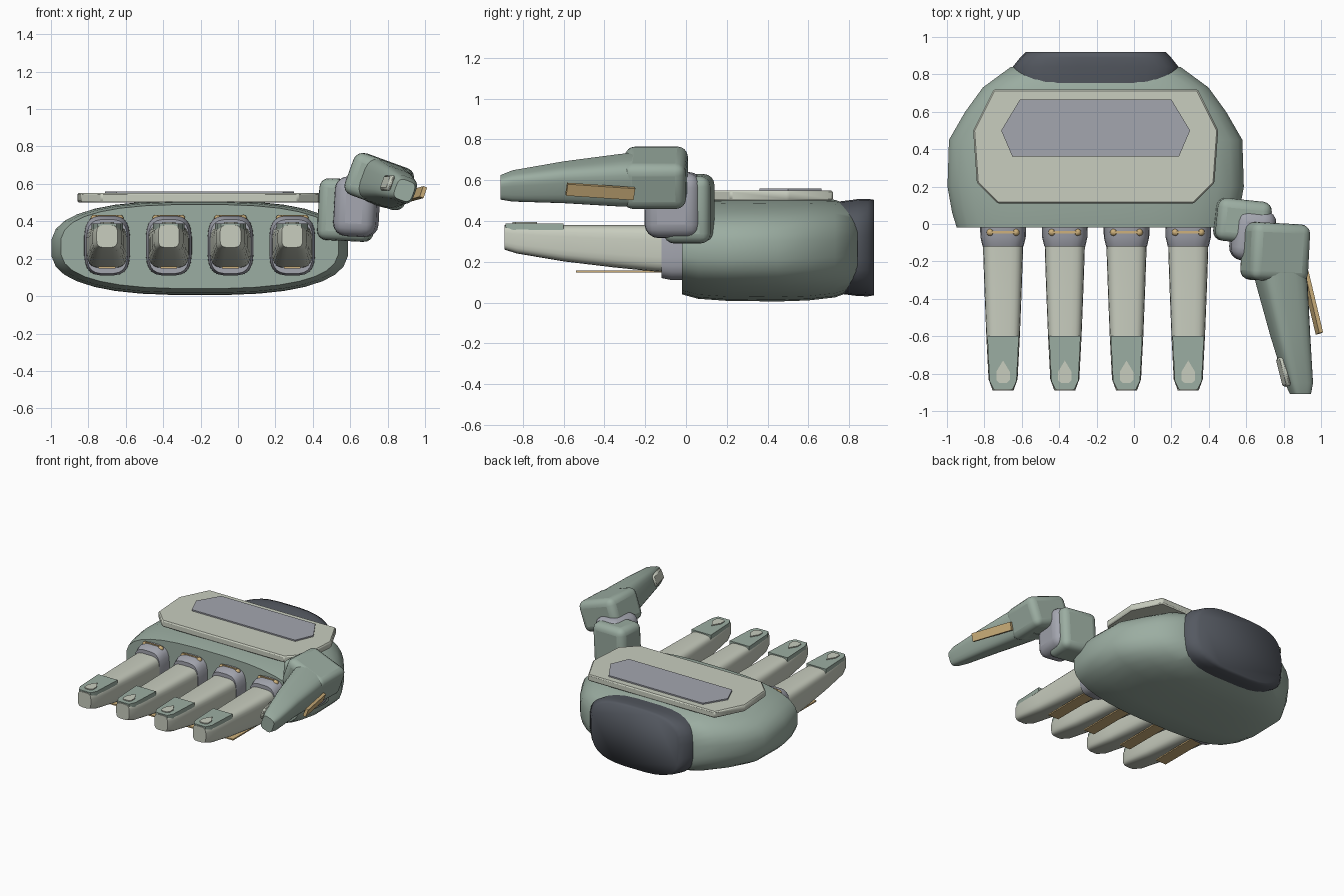
import bpy, bmesh, math
from mathutils import Vector, Euler

if "Cube" in bpy.data.objects:
    bpy.data.objects.remove(bpy.data.objects["Cube"])

def material(name, rgb):
    m = bpy.data.materials.new(name)
    m.diffuse_color = (*rgb, 1)
    m.use_nodes = True
    m.node_tree.nodes["Principled BSDF"].inputs["Base Color"].default_value = m.diffuse_color
    return m

GREEN = material("sage", (0.33, 0.42, 0.36))
LIGHT = material("ivory", (0.58, 0.61, 0.52))
GREY = material("joint_grey", (0.37, 0.38, 0.43))
DARK = material("charcoal", (0.09, 0.10, 0.12))
GOLD = material("brass", (0.62, 0.44, 0.20))

def finish(name, bm, mat, bevel=0, segments=3, angle=40):
    bmesh.ops.recalc_face_normals(bm, faces=bm.faces[:])
    me = bpy.data.meshes.new(name)
    bm.to_mesh(me)
    bm.free()
    ob = bpy.data.objects.new(name, me)
    bpy.context.collection.objects.link(ob)
    me.materials.append(mat)
    if bevel:
        mod = ob.modifiers.new("bevel", 'BEVEL')
        mod.width, mod.segments = bevel, segments
    bpy.ops.object.select_all(action='DESELECT')
    bpy.context.view_layer.objects.active = ob
    ob.select_set(True)
    bpy.ops.object.shade_smooth_by_angle(angle=math.radians(angle))
    return ob

def loft(name, sections, mat, power=3.0, sides=24, roll=0, angle=40):
    """Superellipse rings along y; section = (y, cx, cz, half width, half height)."""
    bm = bmesh.new()
    rings = []
    for y, cx, cz, w, h in sections:
        ring = []
        for i in range(sides):
            a = 2 * math.pi * (i + 0.5) / sides
            c, s = math.cos(a), math.sin(a)
            px = math.copysign(abs(c) ** (2 / power), c) * w
            pz = math.copysign(abs(s) ** (2 / power), s) * h
            p = Euler((0, roll, 0)).to_matrix() @ Vector((px, 0, pz))
            ring.append(bm.verts.new((cx + p.x, y, cz + p.z)))
        rings.append(ring)
    for a, b in zip(rings, rings[1:]):
        for i in range(sides):
            j = (i + 1) % sides
            bm.faces.new((a[i], a[j], b[j], b[i]))
    bm.faces.new(rings[0])
    bm.faces.new(rings[-1])
    return finish(name, bm, mat, angle=angle)

def plate(name, outline, z0, z1, mat, bevel=0):
    """Flat outline in xy, extruded from z0 to z1."""
    bm = bmesh.new()
    face = bm.faces.new([bm.verts.new((x, y, z0)) for x, y in outline])
    ext = bmesh.ops.extrude_face_region(bm, geom=[face])
    bmesh.ops.translate(bm, vec=(0, 0, z1 - z0),
                        verts=[v for v in ext["geom"] if isinstance(v, bmesh.types.BMVert)])
    return finish(name, bm, mat, bevel, 1)

def block(name, centre, size, mat, rot=(0, 0, 0), bevel=0, segments=4):
    bm = bmesh.new()
    bmesh.ops.create_cube(bm, size=1)
    bmesh.ops.scale(bm, vec=size, verts=bm.verts)
    ob = finish(name, bm, mat, bevel, segments)
    ob.location = centre
    ob.rotation_euler = [math.radians(a) for a in rot]
    return ob

# palm and wrist
PX = -0.205
loft("palm", [(-0.02, PX, 0.265, 0.745, 0.225), (0.06, PX, 0.26, 0.77, 0.242),
              (0.2, PX, 0.258, 0.795, 0.25), (0.45, PX, 0.258, 0.787, 0.253),
              (0.6, PX, 0.26, 0.70, 0.25), (0.73, PX, 0.265, 0.605, 0.24),
              (0.84, PX, 0.265, 0.455, 0.20)], GREEN, 2.7, 32, angle=50)
loft("wrist_cuff", [(0.74, PX, 0.27, 0.43, 0.225), (0.84, PX, 0.27, 0.445, 0.238),
                    (0.89, PX, 0.27, 0.405, 0.24), (0.92, PX, 0.27, 0.375, 0.235)],
     DARK, 3.2, 32, angle=80)

# plates on the back of the hand
plate("back_plate", [(-0.75, 0.72), (0.34, 0.72), (0.45, 0.5), (0.43, 0.22),
                     (0.32, 0.11), (-0.73, 0.11), (-0.84, 0.22), (-0.86, 0.5)],
      0.50, 0.55, LIGHT, 0.008)
plate("back_inset", [(-0.61, 0.665), (0.20, 0.665), (0.30, 0.5), (0.24, 0.36),
                     (-0.65, 0.36), (-0.71, 0.5)], 0.54, 0.56, GREY)

# four fingers
for n, x in enumerate((-0.70, -0.37, -0.04, 0.29), 1):
    loft(f"knuckle_{n}", [(0.04, x, 0.27, 0.125, 0.16), (-0.07, x, 0.27, 0.122, 0.16),
                          (-0.12, x, 0.265, 0.11, 0.145)], GREY, 3.4)
    loft(f"finger_{n}", [(-0.06, x, 0.265, 0.108, 0.118), (-0.15, x, 0.266, 0.107, 0.114),
                         (-0.35, x, 0.276, 0.10, 0.104), (-0.60, x, 0.291, 0.09, 0.089),
                         (-0.83, x, 0.311, 0.078, 0.07), (-0.89, x, 0.32, 0.056, 0.06)],
         LIGHT, 4)
    plate(f"fingertip_cap_{n}", [(x - 0.084, -0.60), (x + 0.084, -0.60), (x + 0.072, -0.84),
                                 (x + 0.05, -0.885), (x - 0.05, -0.885), (x - 0.072, -0.84)],
          0.355, 0.388, GREEN)
    plate(f"nail_{n}", [(x, -0.73), (x + 0.036, -0.79), (x + 0.036, -0.835), (x + 0.02, -0.85),
                        (x - 0.02, -0.85), (x - 0.036, -0.835), (x - 0.036, -0.79)],
          0.38, 0.395, LIGHT)
    block(f"finger_tendon_{n}", (x, -0.32, 0.153), (0.09, 0.44, 0.01), GOLD)
    block(f"knuckle_bar_{n}", (x, -0.045, 0.428), (0.14, 0.014, 0.012), GOLD)
    for side in (-1, 1):
        bm = bmesh.new()
        bmesh.ops.create_uvsphere(bm, u_segments=12, v_segments=8, radius=0.02)
        finish(f"knuckle_rivet_{n}", bm, GOLD).location = (x + side * 0.068, -0.045, 0.415)

# thumb joints
block("thumb_base", (0.58, 0.015, 0.46), (0.29, 0.23, 0.33), GREEN, (0, 3, -6), 0.05)
block("thumb_joint", (0.635, -0.06, 0.478), (0.23, 0.28, 0.32), GREY, (0, 3, -6), 0.07)
block("thumb_knuckle", (0.755, -0.15, 0.612), (0.33, 0.31, 0.235), GREEN, (0, 20, -3), 0.05)

# thumb tip segment, side strip and nail
loft("thumb", [(-0.15, 0.76, 0.605, 0.135, 0.12), (-0.32, 0.79, 0.60, 0.128, 0.115),
               (-0.60, 0.836, 0.59, 0.098, 0.092), (-0.85, 0.882, 0.572, 0.068, 0.07),
               (-0.91, 0.89, 0.565, 0.05, 0.055)], GREEN, 3.6, 24, math.radians(20))
block("thumb_strip", (0.952, -0.42, 0.545), (0.022, 0.34, 0.06), GOLD, (-4, 20, 12))
block("thumb_nail", (0.80, -0.79, 0.605), (0.03, 0.16, 0.085), LIGHT, (0, 20, 14), 0.012, 1)
